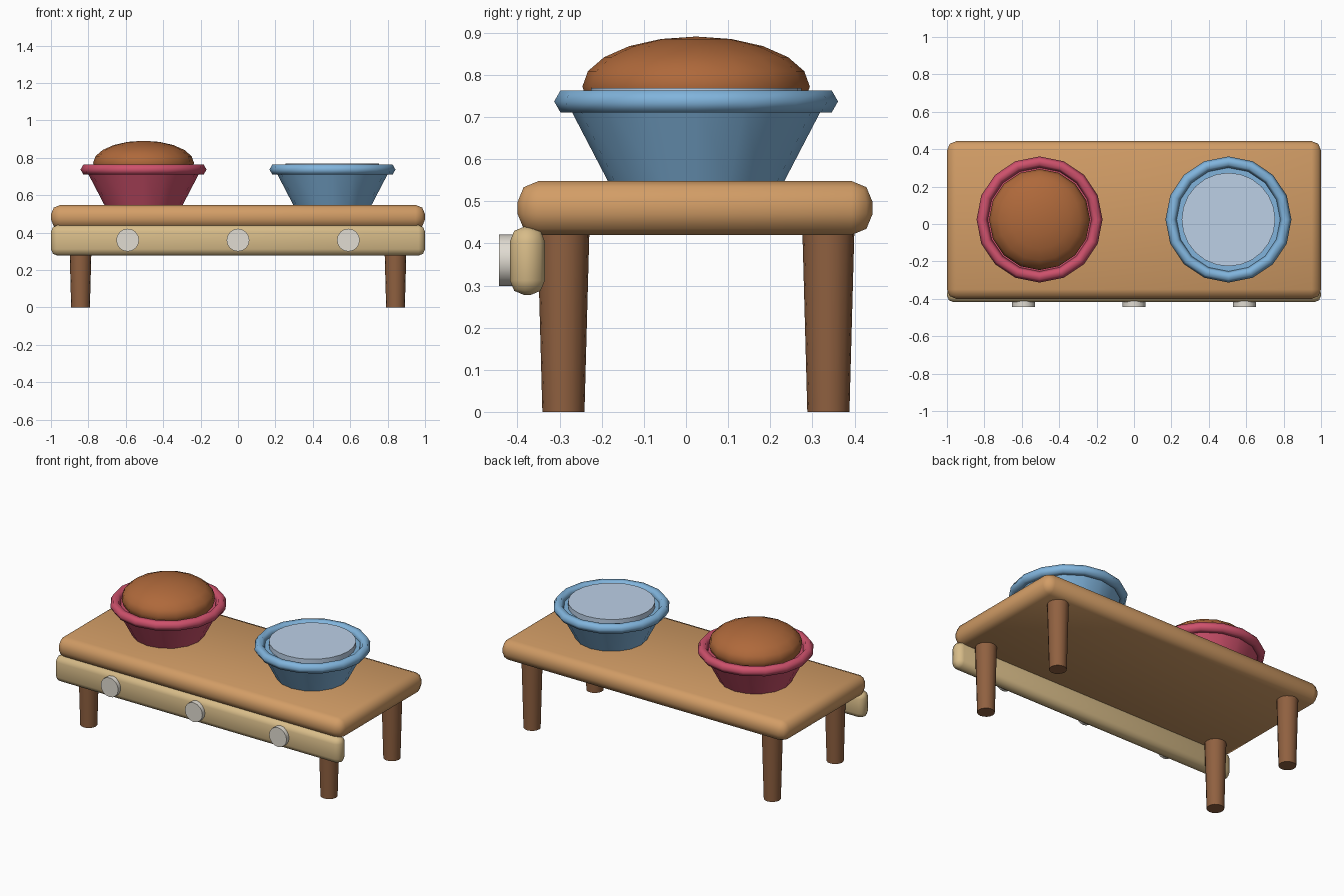
import bpy, math

if "Cube" in bpy.data.objects:
    bpy.data.objects.remove(bpy.data.objects["Cube"])


def material(name, rgb):
    """Material from a display (sRGB) colour."""
    m = bpy.data.materials.new(name)
    m.diffuse_color = [c ** 2.2 for c in rgb] + [1]
    m.use_nodes = True
    m.node_tree.nodes["Principled BSDF"].inputs["Base Color"].default_value = m.diffuse_color
    return m


OAK = material("oak", (0.82, 0.61, 0.40))
PALE = material("pale_wood", (0.84, 0.73, 0.53))
DARK = material("dark_wood", (0.56, 0.38, 0.26))
RED = material("red_glaze", (0.80, 0.32, 0.42))
BLUE = material("blue_glaze", (0.50, 0.70, 0.86))
WATER = material("water", (0.73, 0.81, 0.90))
FOOD = material("food", (0.68, 0.41, 0.24))
IVORY = material("ivory", (0.88, 0.86, 0.82))


def finish(name, mat, angle=40):
    ob = bpy.context.object
    ob.name = name
    ob.data.materials.append(mat)
    bpy.ops.object.shade_smooth_by_angle(angle=math.radians(angle))
    return ob


def rounded_box(name, lo, hi, bevel, mat):
    bpy.ops.mesh.primitive_cube_add(size=1, location=[(a + b) / 2 for a, b in zip(lo, hi)])
    ob = bpy.context.object
    ob.scale = [b - a for a, b in zip(lo, hi)]
    bpy.ops.object.transform_apply(location=False, rotation=False, scale=True)
    mod = ob.modifiers.new("round", "BEVEL")
    mod.width, mod.segments = bevel, 2
    bpy.ops.object.modifier_apply(modifier=mod.name)
    return finish(name, mat, 50)


def cone(name, x, y, z0, z1, r0, r1, mat, sides=16):
    bpy.ops.mesh.primitive_cone_add(vertices=sides, radius1=r0, radius2=r1,
                                    depth=z1 - z0, location=(x, y, (z0 + z1) / 2))
    return finish(name, mat)


# Tabletop and front board
rounded_box("tabletop", (-1, -0.40, 0.42), (1, 0.443, 0.548), 0.05, OAK)
rounded_box("front_board", (-1, -0.418, 0.277), (1, -0.335, 0.44), 0.035, PALE)

# Tapered legs
for side, x in (("left", -0.842), ("right", 0.842)):
    for end, y in (("front", -0.291), ("back", 0.338)):
        cone(f"{end}_{side}_leg", x, y, 0, 0.44, 0.05, 0.062, DARK)

# Round studs on the front board
for i, x in enumerate((-0.59, 0, 0.59)):
    bpy.ops.mesh.primitive_cylinder_add(vertices=16, radius=0.061, depth=0.035,
                                        location=(x, -0.4265, 0.36),
                                        rotation=(math.pi / 2, 0, 0))
    finish(f"stud_{i + 1}", IVORY)

# Bowls: flared body with a thick rim
BY = 0.024
for name, x, mat in (("food_bowl", -0.505, RED), ("water_bowl", 0.505, BLUE)):
    cone(name, x, BY, 0.545, 0.737, 0.208, 0.308, mat)
    bpy.ops.mesh.primitive_torus_add(major_segments=16, minor_segments=6,
                                     major_radius=0.307, minor_radius=0.03,
                                     location=(x, BY, 0.737))
    finish(name + "_rim", mat, 65)

# Bowl contents
cone("water", 0.505, BY, 0.72, 0.769, 0.25, 0.25, WATER, 24)
bpy.ops.mesh.primitive_uv_sphere_add(segments=16, ring_count=10, radius=1,
                                     location=(-0.505, BY, 0.772))
bpy.context.object.scale = (0.27, 0.27, 0.119)
bpy.ops.object.transform_apply(location=False, rotation=False, scale=True)
finish("food_mound", FOOD)
